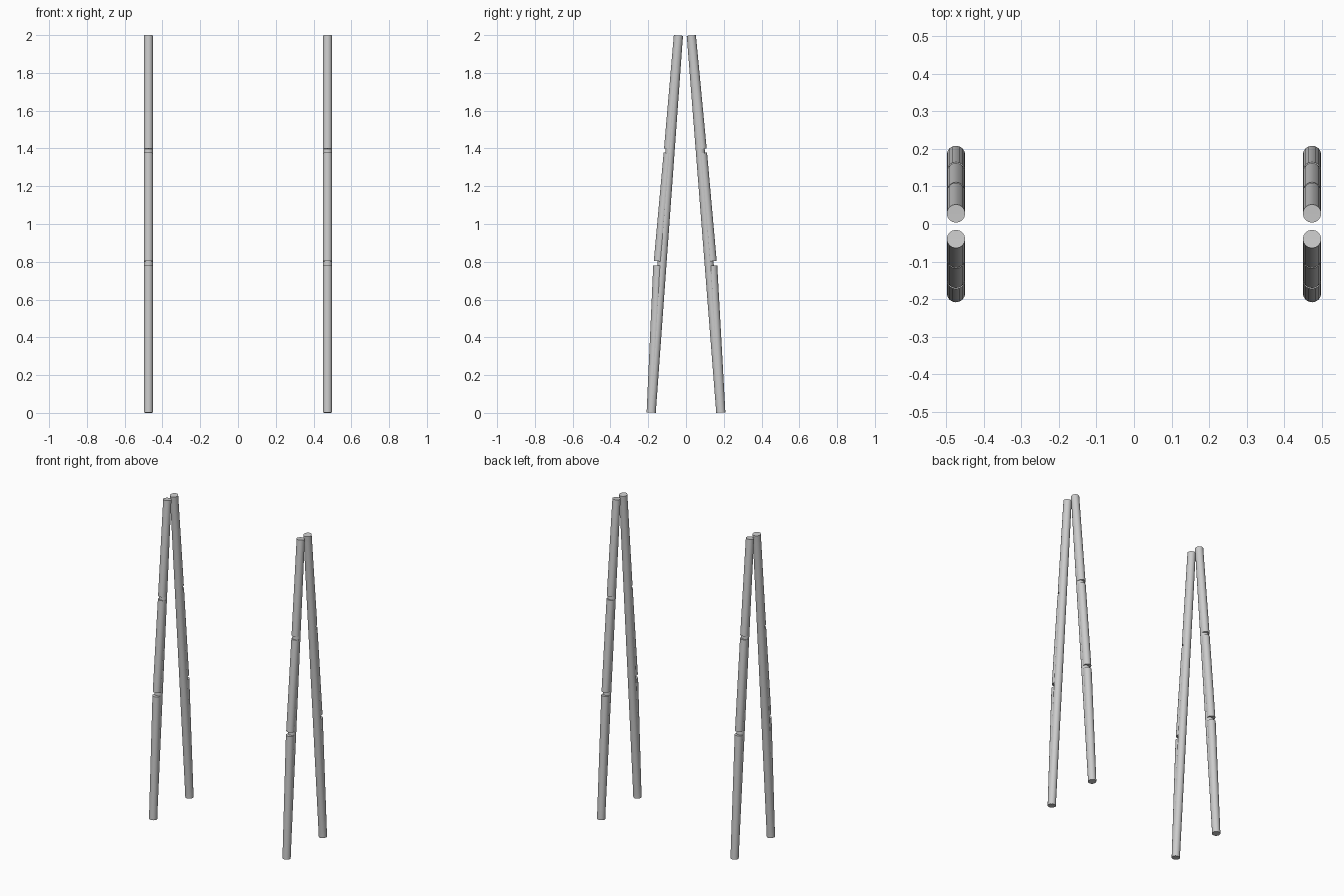
import bpy
from mathutils import Vector

if "Cube" in bpy.data.objects:
    bpy.data.objects.remove(bpy.data.objects["Cube"])

X = 0.474      # half spacing of the two frames
R = 0.0245     # tube radius
SIDES = 16


def tube(name, x, a, b, r=R):
    """Round tube between two (y, z) points."""
    p, q = Vector((x, *a)), Vector((x, *b))
    d = q - p
    bpy.ops.mesh.primitive_cylinder_add(vertices=SIDES, radius=r, depth=d.length, location=(p + q) / 2)
    ob = bpy.context.object
    ob.name = name
    ob.rotation_euler = (Vector((0, 0, 1)).rotation_difference(d)).to_euler()
    bpy.ops.object.shade_smooth_by_angle()


# (y, z) ends of the three outer sleeves of each leg, bottom to top
LEGS = {
    "front": [((-0.184, 0.002), (-0.149, 0.780)),
              ((-0.146, 0.803), (-0.094, 1.376)),
              ((-0.092, 1.397), (-0.040, 1.998))],
    "back": [((0.184, 0.002), (0.141, 0.780)),
             ((0.138, 0.803), (0.087, 1.376)),
             ((0.085, 1.397), (0.028, 1.998))],
}

for side, x in (("left", -X), ("right", X)):
    for leg, sleeves in LEGS.items():
        # straight core running the whole length
        tube(f"{side}_{leg}_leg_core", x, sleeves[0][0], sleeves[-1][1], R - 0.0005)
        # bowed outer sleeves with small gaps at the joints
        for part, (a, b) in zip(("lower", "middle", "upper"), sleeves):
            tube(f"{side}_{leg}_leg_{part}", x, a, b)
